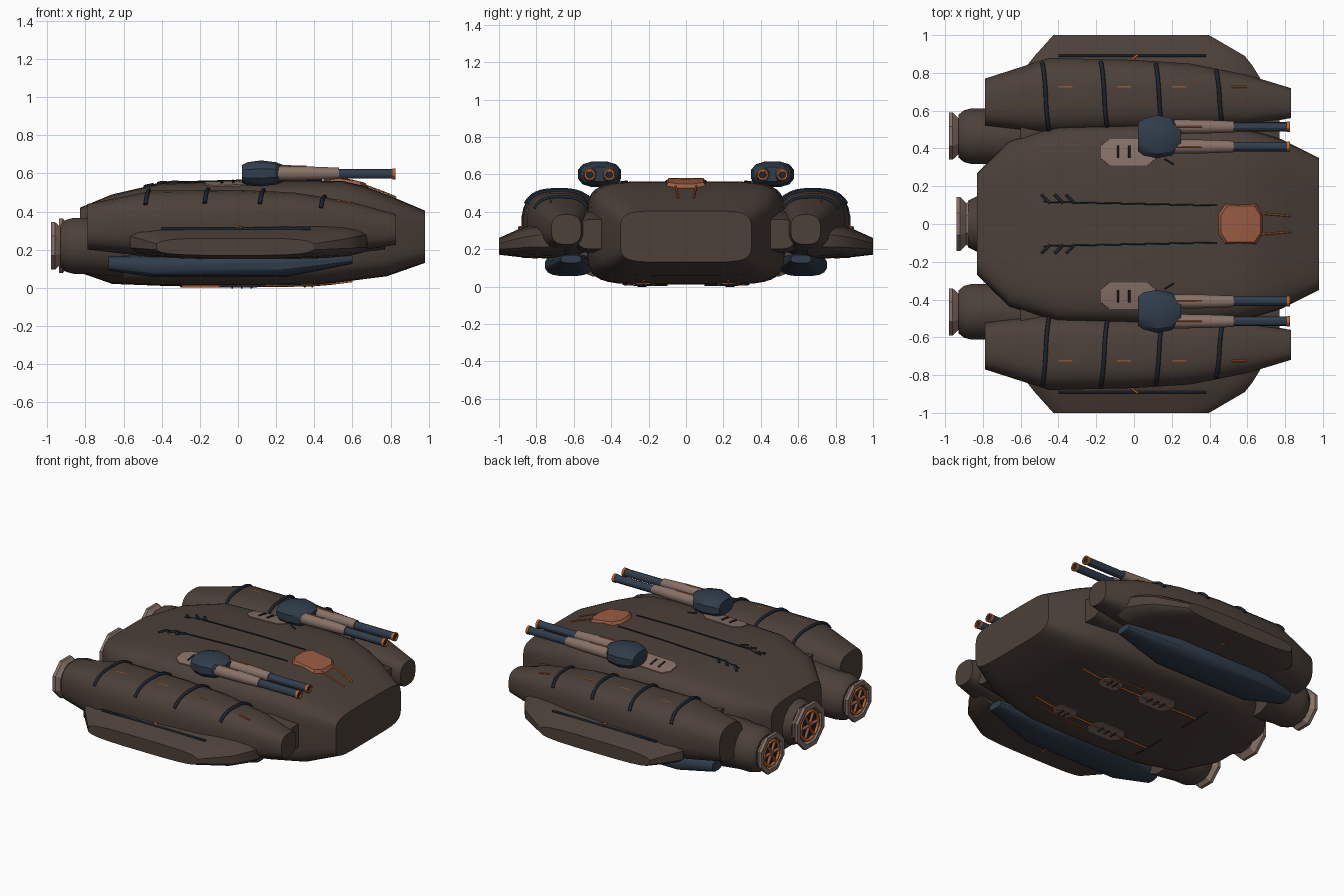
import bpy, bmesh, math
from mathutils import Vector

cube = bpy.data.objects.get("Cube")
if cube:
    bpy.data.objects.remove(cube)


def material(name, *rgb):
    m = bpy.data.materials.new(name)
    m.use_nodes = True
    m.diffuse_color = (*rgb, 1)
    m.node_tree.nodes["Principled BSDF"].inputs["Base Color"].default_value = (*rgb, 1)
    return m


BROWN = material("brown_hull", .072, .052, .041)
PALE = material("pale_metal", .24, .165, .135)
COPPER = material("copper", .33, .11, .057)
ORANGE = material("orange_trim", .52, .13, .025)
BLUE = material("slate_blue", .03, .047, .072)
DARK = material("dark_blue", .012, .018, .027)
made = []


def mesh_object(name, bm, mat):
    bmesh.ops.recalc_face_normals(bm, faces=bm.faces)
    me = bpy.data.meshes.new(name)
    bm.to_mesh(me)
    bm.free()
    me.materials.append(mat)
    ob = bpy.data.objects.new(name, me)
    bpy.context.collection.objects.link(ob)
    made.append(ob)
    return ob


def outline(sec, t, n):
    """Point on a rounded-box section (pos, low, high, bottom, top)."""
    _, a0, a1, z0, z1 = sec
    c, s = math.cos(t), math.sin(t)
    u = math.copysign(abs(c) ** (2 / n), c)
    v = math.copysign(abs(s) ** (2 / n), s)
    return (a0 + a1) / 2 + u * (a1 - a0) / 2, (z0 + z1) / 2 + v * (z1 - z0) / 2


def loft(name, secs, mat, n=2, sides=16, side=1, along_y=False):
    bm = bmesh.new()
    rings = []
    for sec in secs:
        ring = []
        for i in range(sides):
            a, z = outline(sec, (i + .5) * math.tau / sides, n)
            x, y = (a, sec[0]) if along_y else (sec[0], a)
            ring.append(bm.verts.new((x, y * side, z)))
        rings.append(ring)
    for r, q in zip(rings, rings[1:]):
        for i in range(sides):
            j = (i + 1) % sides
            bm.faces.new((r[i], r[j], q[j], q[i]))
    bm.faces.new(rings[0])
    bm.faces.new(rings[-1])
    return mesh_object(name, bm, mat)


def round_loft(name, profile, cy, cz, mat, sides=16, side=1):
    secs = [(x, cy - r, cy + r, cz - r, cz + r) for x, r in profile]
    return loft(name, secs, mat, 2, sides, side)


def at(secs, x):
    """Section interpolated at x."""
    for p, q in zip(secs, secs[1:]):
        if p[0] <= x <= q[0]:
            f = (x - p[0]) / (q[0] - p[0])
            return [a + (b - a) * f for a, b in zip(p, q)]
    return secs[-1]


def surface(x, y, up=1):
    """Height of the hull skin at x, y."""
    _, _, w, z0, z1 = at(HULL, x)
    k = max(0, 1 - abs(y / w) ** HULL_N) ** (1 / HULL_N)
    return (z0 + z1) / 2 + up * k * (z1 - z0) / 2


def tube(name, pts, r, mat):
    cu = bpy.data.curves.new(name, "CURVE")
    cu.dimensions = "3D"
    cu.bevel_depth = r
    cu.bevel_resolution = 1
    cu.use_fill_caps = True
    sp = cu.splines.new("POLY")
    sp.points.add(len(pts) - 1)
    for p, co in zip(sp.points, pts):
        p.co = (*co, 1)
    cu.materials.append(mat)
    ob = bpy.data.objects.new(name, cu)
    bpy.context.collection.objects.link(ob)


def skin_line(name, a, b, r, mat, up=1, lift=.003):
    pts = []
    for i in range(9):
        p = Vector(a).lerp(Vector(b), i / 8)
        pts.append((p.x, p.y, surface(p.x, p.y, up) + up * lift))
    tube(name, pts, r, mat)


def skin_plate(name, cx, cy, hx, hy, h, mat, up=1, inset=.96):
    """Eight-sided plate that follows the hull skin."""
    shape = [(1, .5), (.7, 1), (-.7, 1), (-1, .5), (-1, -.5), (-.7, -1), (.7, -1), (1, -.5)]
    bm = bmesh.new()

    def vert(u, v, lift):
        x, y = cx + u * hx, cy + v * hy
        return bm.verts.new((x, y, surface(x, y, up) + up * lift))
    low = [vert(u, v, -.02) for u, v in shape]
    top = [vert(u * inset, v * inset, h) for u, v in shape]
    mid = vert(0, 0, h)
    for i in range(8):
        j = (i + 1) % 8
        bm.faces.new((low[i], low[j], top[j], top[i]))
        bm.faces.new((top[i], top[j], mid))
    bm.faces.new(low)
    mesh_object(name, bm, mat)


# Main hull
HULL_N = 5.5
HULL = [(x, -w, w, z0, z1) for x, w, z0, z1 in (
    (-.83, .27, .08, .42), (-.66, .44, .02, .49), (-.4, .52, .01, .55), (.1, .53, .01, .563),
    (.42, .525, .015, .563), (.55, .51, .03, .56), (.66, .485, .045, .535),
    (.78, .45, .06, .49), (.98, .35, .13, .405))]
loft("main_hull", HULL, BROWN, HULL_N, 40)

POD = [(-.79, .52, .77, .2, .44), (-.45, .475, .88, .16, .51), (0, .49, .87, .16, .515),
       (.3, .5, .85, .17, .5), (.6, .52, .79, .19, .45), (.83, .56, .72, .225, .385)]
WING = [(.65, -.58, .7, .15, .35), (.76, -.57, .68, .15, .34), (.84, -.57, .63, .155, .325),
        (.89, -.53, .59, .157, .31), (1, -.43, .4, .17, .26)]
KEEL = [(-.68, .58, .69, .09, .165), (-.45, .5, .755, .055, .175),
        (.25, .5, .755, .055, .175), (.6, .56, .67, .125, .17)]
HEAD = [(.02, .385, .54, .55, .645), (.05, .36, .56, .535, .66), (.12, .345, .58, .53, .67),
        (.2, .36, .565, .54, .66), (.25, .41, .51, .56, .64)]
SLOTS = (-.47, -.16, .13, .45)


def engine(tag, x, cy, k, side):
    cz = .22
    round_loft(tag + "_nozzle", [(x + .1, .12 * k), (x + .05, .105 * k), (x + .02, .135 * k),
               (x, .135 * k), (x, .105 * k), (x + .025, .095 * k)], cy, cz, PALE, 8, side)
    round_loft(tag + "_burner", [(x + .018, .092 * k), (x + .024, .092 * k)], cy, cz, DARK, 16, side)
    ring = [(x + .012, side * cy + .082 * k * math.cos(i * math.tau / 16),
             cz + .082 * k * math.sin(i * math.tau / 16)) for i in range(17)]
    tube(tag + "_burner_ring", ring, .01, ORANGE)
    for i in range(3):
        c, s = (f(i * math.pi / 3) * .075 * k for f in (math.cos, math.sin))
        tube(tag + "_vane", [(x + .014, side * cy - c, cz - s), (x + .014, side * cy + c, cz + s)],
             .011, COPPER)


engine("centre_engine", -.94, 0, 1.15, 1)
round_loft("centre_engine_neck", [(-.88, .125), (-.83, .15), (-.7, .16)], 0, .22, BROWN)

# Everything mirrored across the long axis
for side, tag in ((1, "back"), (-1, "front")):
    loft(tag + "_pod", POD, BROWN, 2.8, 24, side)
    loft(tag + "_pod_bridge", [(-.6, .35, .6, .18, .42), (.6, .35, .6, .18, .4),
                               (.77, .36, .58, .2, .36)], BROWN, 4, 16, side)
    loft(tag + "_wing", WING, BROWN, 3.5, 20, side, True)
    loft(tag + "_keel", KEEL, BLUE, 2.8, 16, side)
    round_loft(tag + "_engine_neck", [(-.93, .115), (-.9, .14), (-.86, .15), (-.79, .15), (-.6, .17)],
               .465, .22, BROWN, 16, side)
    engine(tag + "_engine", -.98, .465, 1, side)

    # Pod straps and dashes
    for x0 in SLOTS:
        pts = []
        for i in range(13):
            x = x0 - .015 + .035 * i / 12
            y, z = outline(at(POD, x), math.radians(28 + 122 * i / 12), 2.8)
            pts.append((x, y * side, z + .004))
        tube(tag + "_pod_strap", pts, .011, DARK)
        dash = []
        for x in (x0 + .07, x0 + .145):
            y, z = outline(at(POD, x), math.radians(72), 2.8)
            dash.append((x, .725 * side, z + .001))
        tube(tag + "_pod_dash", dash, .005, ORANGE)

    # Wing trim
    tube(tag + "_wing_strip", [(-.4, .89 * side, .309), (.38, .89 * side, .309)], .007, DARK)
    tube(tag + "_wing_tick", [(-.015, .87 * side, .32), (.02, .895 * side, .316)], .006, ORANGE)
    tube(tag + "_wing_under_tick", [(0, .79 * side, .155), (0, .88 * side, .157)], .005, ORANGE)

    # Gun turret with twin barrels
    loft(tag + "_turret_head", HEAD, BLUE, 2.6, 12, side)
    for cy in (.41, .515):
        round_loft(tag + "_barrel_sleeve", [(.18, .04), (.38, .037), (.53, .031)], cy, .6, PALE, 12, side)
        round_loft(tag + "_barrel", [(.52, .026), (.815, .026)], cy, .597, BLUE, 12, side)
        round_loft(tag + "_muzzle", [(.81, .029), (.826, .029), (.826, .02), (.81, .018)],
                   cy, .597, ORANGE, 12, side)
        round_loft(tag + "_bore", [(.812, .02), (.818, .02)], cy, .597, DARK, 12, side)
        tube(tag + "_sleeve_dash", [(.22, cy * side, .64), (.36, cy * side, .638)], .004, ORANGE)

    # Top deck details
    skin_plate(tag + "_deck_pad", -.03, .38 * side, .15, .072, .006, PALE)
    for x in (-.085, -.025):
        skin_line(tag + "_pad_slot", (x, .35 * side), (x, .415 * side), .006, DARK, 1, .008)
    skin_line(tag + "_deck_line", (-.48, .117 * side), (.44, .098 * side), .004, DARK)
    skin_line(tag + "_deck_tick", (.16, .345 * side), (.21, .315 * side), .004, DARK)
    for x in (-.465, -.395, -.335):
        skin_line(tag + "_deck_vent", (x - .025, .155 * side), (x + .02, .11 * side), .008, DARK)
    skin_line(tag + "_dome_feeler", (.62, .06 * side), (.83, .042 * side), .005, ORANGE, 1, .006)

    # Belly details
    skin_plate(tag + "_belly_pad_large", .02, .24 * side, .125, .075, .006, PALE, -1)
    skin_plate(tag + "_belly_pad_small", .37, .22 * side, .075, .055, .006, PALE, -1)
    for x in (-.03, .02, .07, .35, .39):
        skin_line(tag + "_belly_slot", (x, .21 * side), (x, .26 * side), .006, DARK, -1, .008)
    skin_line(tag + "_belly_line", (-.3, .235 * side), (.6, .225 * side), .006, ORANGE, -1)
    skin_line(tag + "_belly_side_line", (.1, .3 * side), (.5, .28 * side), .004, ORANGE, -1)
    skin_line(tag + "_belly_seam", (-.3, .1 * side), (-.3, .34 * side), .005, DARK, -1)

# Sensor dome
skin_plate("sensor_dome", .565, 0, .13, .118, .018, COPPER, 1, .8)

bpy.ops.object.select_all(action="DESELECT")
for ob in made:
    ob.select_set(True)
bpy.context.view_layer.objects.active = made[0]
bpy.ops.object.shade_smooth_by_angle(angle=math.radians(30))
